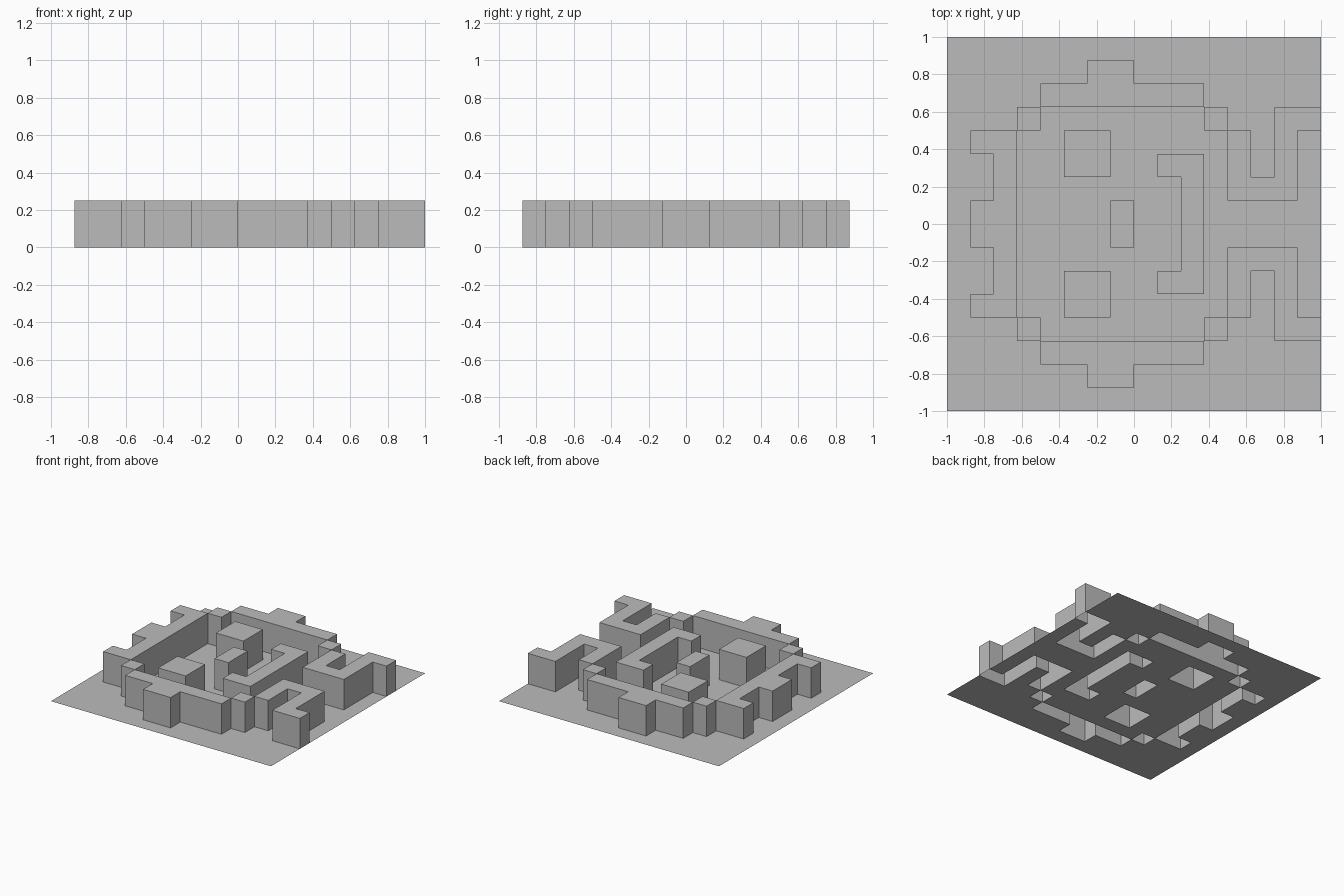
import bpy, bmesh

if "Cube" in bpy.data.objects:
    bpy.data.objects.remove(bpy.data.objects["Cube"])

U = 0.125        # one tile of the 16 x 16 relief
HEIGHT = 0.25    # height of all raised parts

grey = bpy.data.materials.new("plain grey")
grey.diffuse_color = (0.5, 0.5, 0.5, 1)
grey.use_nodes = True
grey.node_tree.nodes["Principled BSDF"].inputs["Base Color"].default_value = grey.diffuse_color

# Raised parts as tile rectangles (x0, x1, y0, y1), in tiles from the centre
rim_side = [(-4, 3, 5, 6), (-2, 0, 6, 7)]
rim_back = [(-7, -5, 3, 4), (-6, -5, -3, 3), (-7, -6, -1, 1)]
hook = [(4, 5, 1, 4), (5, 6, 1, 2), (6, 7, 1, 5), (7, 8, 4, 5)]
mirrored = {
    "rim_side": rim_side,
    "rim_rear_corner": [(-5, -4, 4, 5)],
    "rim_front_corner": [(3, 4, 4, 5)],
    "hook_arm": hook,
    "square_block": [(-3, -1, 2, 4)],
}
central = {
    "rim_back": rim_back + [(-7, -5, -4, -3)],
    "middle_block": [(-1, 0, -1, 1)],
    "bracket": [(2, 3, -3, -2), (1, 3, 2, 3), (2, 3, -2, 2), (1, 2, -3, -2)],
}


def tiles(rects):
    return {(x, y) for x0, x1, y0, y1 in rects
            for x in range(x0, x1) for y in range(y0, y1)}


def finish(bm, name):
    mesh = bpy.data.meshes.new(name)
    bm.to_mesh(mesh)
    bm.free()
    mesh.materials.append(grey)
    bpy.context.collection.objects.link(bpy.data.objects.new(name, mesh))


def raised(name, cells):
    """Flat top with walls down to the floor, open underneath."""
    bm = bmesh.new()
    for x, y in sorted(cells):
        bm.faces.new([bm.verts.new(((x + i) * U, (y + j) * U, HEIGHT))
                      for i, j in ((0, 0), (1, 0), (1, 1), (0, 1))])
    bmesh.ops.remove_doubles(bm, verts=bm.verts[:], dist=0.001)
    border = [e for e in bm.edges if e.is_boundary]
    walls = bmesh.ops.extrude_edge_only(bm, edges=border)["geom"]
    for v in walls:
        if isinstance(v, bmesh.types.BMVert):
            v.co.z = 0
    bmesh.ops.recalc_face_normals(bm, faces=bm.faces[:])
    # make sure the top faces up and the walls face out
    if next(f for f in bm.faces if f.calc_center_median().z > HEIGHT - 0.01).normal.z < 0:
        bmesh.ops.reverse_faces(bm, faces=bm.faces[:])
    bmesh.ops.dissolve_limit(bm, angle_limit=0.01, verts=bm.verts[:], edges=bm.edges[:])
    finish(bm, name)


# Raised parts
used = set()
for name, rects in central.items():
    cells = tiles(rects)
    used |= cells
    raised(name, cells)
for name, rects in mirrored.items():
    left = tiles(rects)
    right = {(x, -y - 1) for x, y in left}
    used |= left | right
    raised(name + "_left", left)
    raised(name + "_right", right)

# Thin floor sheet, open below the raised parts
bm = bmesh.new()
bmesh.ops.create_grid(bm, x_segments=16, y_segments=16, size=1)
holes = []
for f in bm.faces:
    c = f.calc_center_median()
    if (round(c.x / U - 0.5), round(c.y / U - 0.5)) in used:
        holes.append(f)
bmesh.ops.delete(bm, geom=holes, context='FACES')
finish(bm, "floor_sheet")
